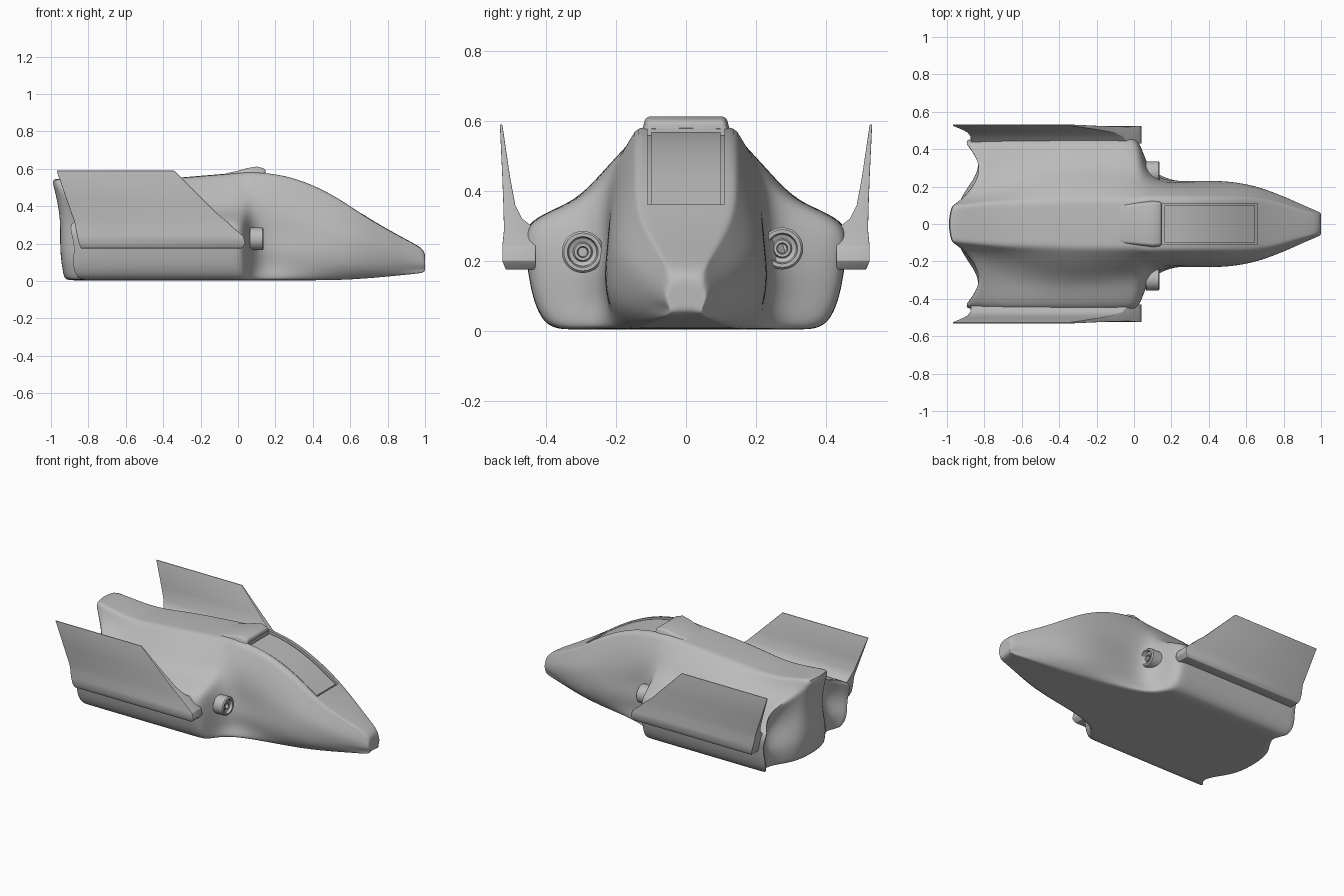
import bpy, bmesh, math
from mathutils import Vector, Matrix

cube = bpy.data.objects.get("Cube")
if cube:
    bpy.data.objects.remove(cube)

GREY = (0.5, 0.5, 0.5, 1)
grey = bpy.data.materials.new("hull grey")
grey.use_nodes = True
grey.diffuse_color = GREY
shader = next(n for n in grey.node_tree.nodes if n.type == "BSDF_PRINCIPLED")
shader.inputs["Base Color"].default_value = GREY


def activate(obj):
    bpy.ops.object.select_all(action="DESELECT")
    obj.select_set(True)
    bpy.context.view_layer.objects.active = obj


def finish(bm, name):
    """Turn a bmesh into a named grey object and make it active."""
    bmesh.ops.recalc_face_normals(bm, faces=bm.faces)
    mesh = bpy.data.meshes.new(name)
    bm.to_mesh(mesh)
    bm.free()
    mesh.materials.append(grey)
    obj = bpy.data.objects.new(name, mesh)
    bpy.context.collection.objects.link(obj)
    activate(obj)
    return obj


def smooth(obj, bevel=0, angle=40):
    if bevel:
        mod = obj.modifiers.new("soft edges", "BEVEL")
        mod.width, mod.segments = bevel, 3
        bpy.ops.object.modifier_apply(modifier=mod.name)
    bpy.ops.object.shade_smooth_by_angle(angle=math.radians(angle))


def loft(bm, rings):
    """Skin closed rings of equal length and cap both ends."""
    loops = [[bm.verts.new(p) for p in ring] for ring in rings]
    for a, b in zip(loops, loops[1:]):
        for i in range(len(a)):
            k = (i + 1) % len(a)
            bm.faces.new((a[i], a[k], b[k], b[i]))
    bm.faces.new(loops[0])
    bm.faces.new(loops[-1])


# Hull stations: x, top, ridge half-width, three shoulder points, side, bottom
STATIONS = [
    (-.89, .555, .095, .135, .45, .30, .36, .46, .315, .45, .40),
    (-.70, .51, .12, .18, .42, .31, .34, .475, .315, .455, .40),
    (-.52, .535, .12, .21, .45, .31, .35, .475, .315, .455, .40),
    (-.35, .552, .13, .23, .47, .33, .355, .475, .315, .455, .40),
    (-.05, .576, .13, .22, .48, .30, .37, .475, .32, .455, .40),
    (.025, .583, .13, .205, .48, .28, .37, .47, .31, .455, .40),
    (.055, .585, .14, .20, .48, .26, .37, .33, .27, .365, .355),
    (.115, .585, .14, .20, .48, .225, .36, .215, .25, .235, .275),
    (.30, .562, .14, .19, .45, .22, .34, .225, .24, .235, .215),
    (.52, .462, .14, .18, .38, .215, .29, .23, .22, .235, .17),
    (.70, .332, .14, .165, .27, .19, .22, .195, .17, .19, .13),
    (.92, .213, .065, .08, .18, .09, .15, .095, .12, .09, .07),
    (1.0, .17, .05, .055, .14, .06, .12, .06, .10, .06, .05),
]
ROWS = (0, .28, .62, 1)
TAIL_TOP = (-.97, -.95, -.88, -.76, -.9)    # upper tail sweep by column
TAIL_LOW = (-.96, -.95, -.91, -.82, -.9)    # lower lip sweep by column
TAIL_ROW = (.03, 0, .02, -.035)             # tail sweep by row


def hull_point(station, row, col):
    x, top, e, y2, z2, y3, z3, y4, z4, side, yb = station
    j = abs(col)
    low = max(0, (x - .6) * .1) + .004
    ty, tz = ((0, top), (e, top - .004), (y2, z2), (y3, z3), (y4, z4))[j]
    by = yb * (0, .3, .5, .8, 1)[j]
    f = ROWS[row]
    y, z = by + (ty - by) * f, low + (tz - low) * f
    if j == 4 and row in (1, 2):
        y = side - (.015 if row == 1 else 0)
    if station is STATIONS[0]:
        x = (TAIL_TOP if row > 1 else TAIL_LOW)[j] + TAIL_ROW[row]
    return (x, math.copysign(y, col), z)


# Hull: a lofted cage with gridded ends, firm roof ridge and tail rim, subdivided
bm = bmesh.new()
crease = bm.edges.layers.float.new("crease_edge")
cols = range(-4, 5)
grid = [{(r, c): bm.verts.new(hull_point(s, r, c)) for r in range(4) for c in cols}
        for s in STATIONS]
outline = ([(0, c) for c in cols] + [(r, 4) for r in (1, 2)]
           + [(3, c) for c in reversed(cols)] + [(r, -4) for r in (2, 1)])
pairs = list(zip(outline, outline[1:] + outline[:1]))
for a, b in zip(grid, grid[1:]):
    for p, q in pairs:
        bm.faces.new((a[p], a[q], b[q], b[p]))
    for p in ((3, 1), (3, -1)):
        bm.edges.get((a[p], b[p]))[crease] = .45
for p, q in pairs:
    bm.edges.get((grid[0][p], grid[0][q]))[crease] = .45
for end in (grid[0], grid[-1]):
    for r in range(3):
        for c in range(-4, 4):
            bm.faces.new((end[r, c], end[r, c + 1], end[r + 1, c + 1], end[r + 1, c]))
bmesh.ops.delete(bm, geom=[v for v in bm.verts if not v.link_faces], context="VERTS")
hull = finish(bm, "hull")
sub = hull.modifiers.new("smooth", "SUBSURF")
sub.levels = 3
bpy.ops.object.modifier_apply(modifier=sub.name)


def roof_strip(name, x0, x1, half, below, above):
    """Solid strip that follows the roof line of the hull."""
    bm = bmesh.new()
    rings = []
    for i in range(25):
        x = x0 + (x1 - x0) * i / 24
        z = hull.ray_cast(Vector((x, .003, 2)), Vector((0, 0, -1)))[1].z
        rings.append([(x, -half, z - below), (x, half, z - below),
                      (x, half, z + above), (x, -half, z + above)])
    loft(bm, rings)
    return finish(bm, name)


# Canopy recess and the window panel sitting in it
cutter = roof_strip("canopy_cutter", .15, .66, .11, .02, .1)
cutter.hide_render = True
window = roof_strip("canopy_window", .163, .647, .098, .04, -.011)
smooth(window, angle=30)
activate(hull)
cut = hull.modifiers.new("canopy recess", "BOOLEAN")
cut.operation, cut.object, cut.solver = "DIFFERENCE", cutter, "EXACT"
bpy.ops.object.modifier_apply(modifier=cut.name)
bpy.data.objects.remove(cutter)
smooth(hull, angle=50)

# Raised hood behind the canopy
bm = bmesh.new()
loft(bm, [[(x, -y, z), (x, y, z), (x, y - .025, top), (x, .025 - y, top)]
          for x, y, z, top in ((-.12, .12, .5, .562), (.0, .13, .52, .59), (.05, .135, .52, .604),
                               (.1, .14, .52, .612), (.147, .135, .52, .6))])
smooth(finish(bm, "canopy_hood"), .012)

# Side fins: height, back x, front x, inner y, outer y
FIN = [(.175, -.84, .02, .43, .515), (.2, -.85, .04, .43, .525),
       (.24, -.86, .03, .43, .525), (.29, -.87, -.03, .43, .52),
       (.32, -.875, -.06, .468, .521), (.36, -.89, -.11, .488, .522),
       (.44, -.918, -.19, .503, .525), (.59, -.97, -.34, .525, .532)]
# Guns: the two sit at slightly different spots
for side, name, gun_y, gun_z in ((1, "left", .275, .235), (-1, "right", .295, .225)):
    bm = bmesh.new()
    loft(bm, [[(x0, side * yi, z), (x1, side * yi, z), (x1, side * yo, z), (x0, side * yo, z)]
              for z, x0, x1, yi, yo in FIN])
    smooth(finish(bm, name + "_fin"), .003)

    # Gun barrel turned from a profile of radius and length
    bm = bmesh.new()
    barrel = [(.045, -.02), (.045, .06), (.06, .065), (.06, .13), (.054, .137),
              (.044, .137), (.04, .12), (.028, .115), (.024, .125), (.016, .125), (.013, .09)]
    loft(bm, [[(x, r * math.cos(t), r * math.sin(t))
               for t in (math.tau * k / 32 for k in range(32))] for r, x in barrel])
    bm.transform(Matrix.Translation((0, side * gun_y, gun_z)))
    smooth(finish(bm, name + "_gun"), angle=35)
